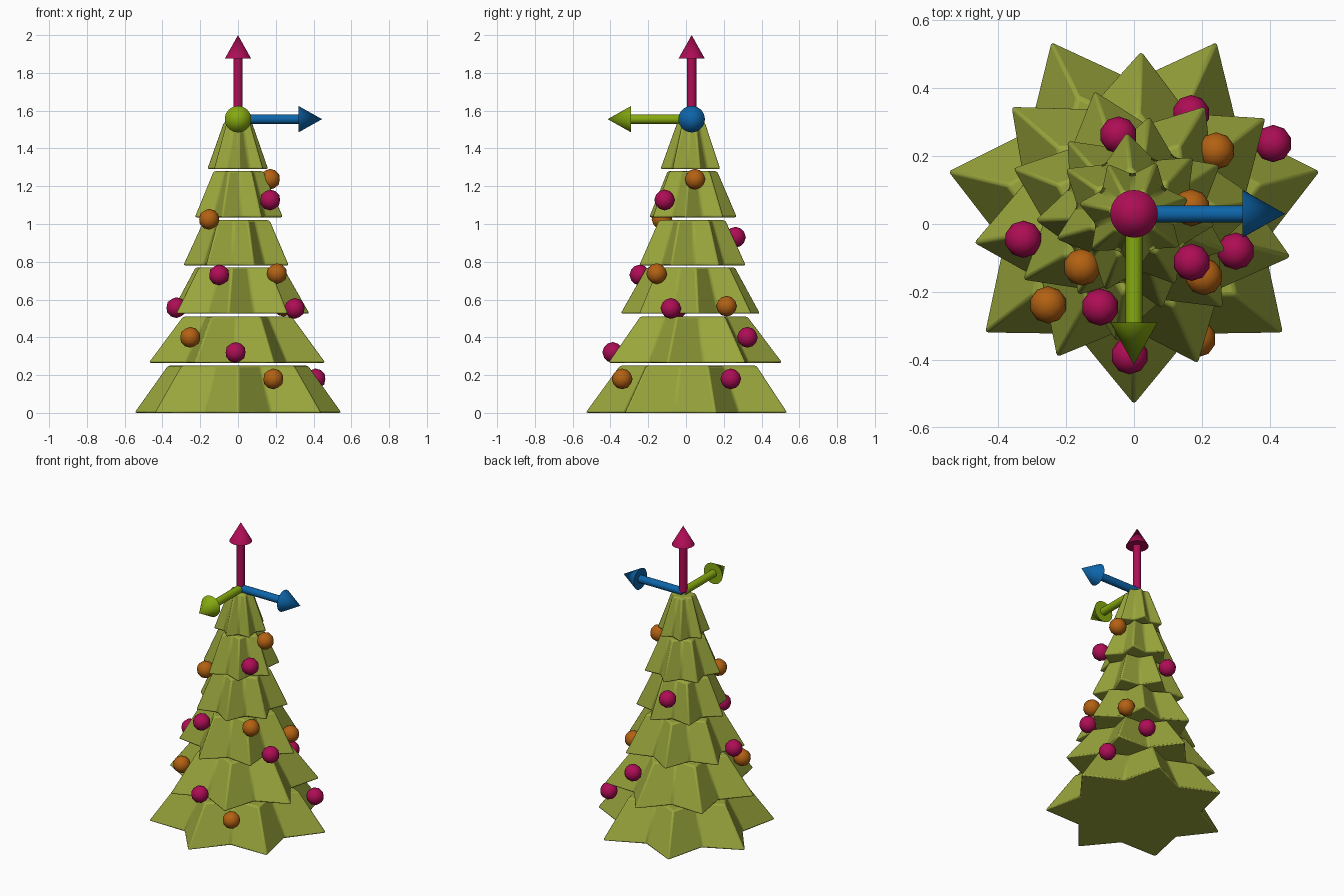
import bpy, bmesh
from math import pi, cos, sin, radians
from mathutils import Vector

if "Cube" in bpy.data.objects:
    bpy.data.objects.remove(bpy.data.objects["Cube"])

CY = 0.03  # trunk axis offset in y


def material(name, rgb):
    m = bpy.data.materials.new(name)
    m.diffuse_color = (*rgb, 1)
    m.use_nodes = True
    m.node_tree.nodes["Principled BSDF"].inputs["Base Color"].default_value = m.diffuse_color
    return m


LEAF = material("leaf_green", (0.32, 0.38, 0.045))
RED = material("crimson", (0.42, 0.004, 0.09))
ORANGE = material("orange", (0.45, 0.12, 0.006))
BLUE = material("blue", (0.004, 0.13, 0.40))
LIME = material("lime", (0.24, 0.40, 0.005))


def finish(name, bm, mat, angle=30):
    bmesh.ops.recalc_face_normals(bm, faces=bm.faces)
    me = bpy.data.meshes.new(name)
    bm.to_mesh(me)
    bm.free()
    ob = bpy.data.objects.new(name, me)
    bpy.context.collection.objects.link(ob)
    me.materials.append(mat)
    bpy.ops.object.select_all(action='DESELECT')
    ob.select_set(True)
    bpy.context.view_layer.objects.active = ob
    bpy.ops.object.shade_smooth_by_angle(angle=radians(angle))
    return ob


# Foliage tiers: seven-pointed tapered stars
def tier(name, z0, z1, r0, r1, turn):
    bm = bmesh.new()
    rings = []
    for z, r in ((z0, r0), (z1, r1)):
        ring = []
        for i in range(14):
            a = radians(turn) + i * pi / 7
            k = r * (0.7 if i % 2 else 1)
            ring.append(bm.verts.new((k * cos(a), CY + k * sin(a), z)))
        rings.append(ring)
    lo, hi = rings
    bm.faces.new(lo)
    bm.faces.new(hi)
    for i in range(14):
        j = (i + 1) % 14
        bm.faces.new((lo[i], lo[j], hi[j], hi[i]))
    ob = finish(name, bm, LEAF, 40)
    bev = ob.modifiers.new("soft_edges", 'BEVEL')
    bev.width = 0.01
    bev.segments = 2


TIERS = [  # z0, z1, bottom radius, top radius, rotation
    (0.0, 0.25, 0.567, 0.385, 12.86),
    (0.265, 0.51, 0.485, 0.30, 36.0),
    (0.525, 0.77, 0.385, 0.245, 5.0),
    (0.78, 1.02, 0.295, 0.185, 29.5),
    (1.035, 1.28, 0.245, 0.14, 43.6),
    (1.29, 1.54, 0.17, 0.08, 15.0),
]
for n, t in enumerate(TIERS):
    tier(f"foliage_tier_{n + 1}", *t)

# Round ornaments
RED_BALLS = [(.17, -.113, 1.127), (-.10, -.245, .73), (.30, -.08, .553), (-.326, -.045, .557),
             (-.013, -.388, .32), (.41, .237, .18), (-.046, .262, .93), (.168, .325, .40)]
ORANGE_BALLS = [(.169, .048, 1.237), (-.153, -.127, 1.025), (.206, -.155, .737),
                (-.253, -.238, .40), (.187, -.338, .18), (.242, .215, .565)]
for label, mat, spots in (("red", RED, RED_BALLS), ("orange", ORANGE, ORANGE_BALLS)):
    for n, p in enumerate(spots):
        bm = bmesh.new()
        bmesh.ops.create_icosphere(bm, subdivisions=2, radius=0.055)
        bmesh.ops.translate(bm, verts=bm.verts, vec=p)
        finish(f"{label}_ornament_{n + 1}", bm, mat, 45)


# Axis arrows at the tree top: lathed shaft and pointed head
def arrow(name, direction, mat):
    q = Vector((0, 0, 1)).rotation_difference(Vector(direction))
    bm = bmesh.new()
    n, prev = 32, None
    for r, h in ((0.025, 0), (0.025, 0.32), (0.07, 0.32)):
        ring = [bm.verts.new((r * cos(2 * pi * i / n), r * sin(2 * pi * i / n), h)) for i in range(n)]
        if prev:
            for i in range(n):
                bm.faces.new((prev[i], prev[(i + 1) % n], ring[(i + 1) % n], ring[i]))
        else:
            bm.faces.new(ring)
        prev = ring
    tip = bm.verts.new((0, 0, 0.445))
    for i in range(n):
        bm.faces.new((prev[i], prev[(i + 1) % n], tip))
    for v in bm.verts:
        v.co = q @ v.co + Vector((0, CY, 1.555))
    finish(name, bm, mat)


arrow("up_arrow", (0, 0, 1), RED)
arrow("side_arrow", (1, 0, 0), BLUE)
arrow("front_arrow", (0, -1, 0), LIME)
